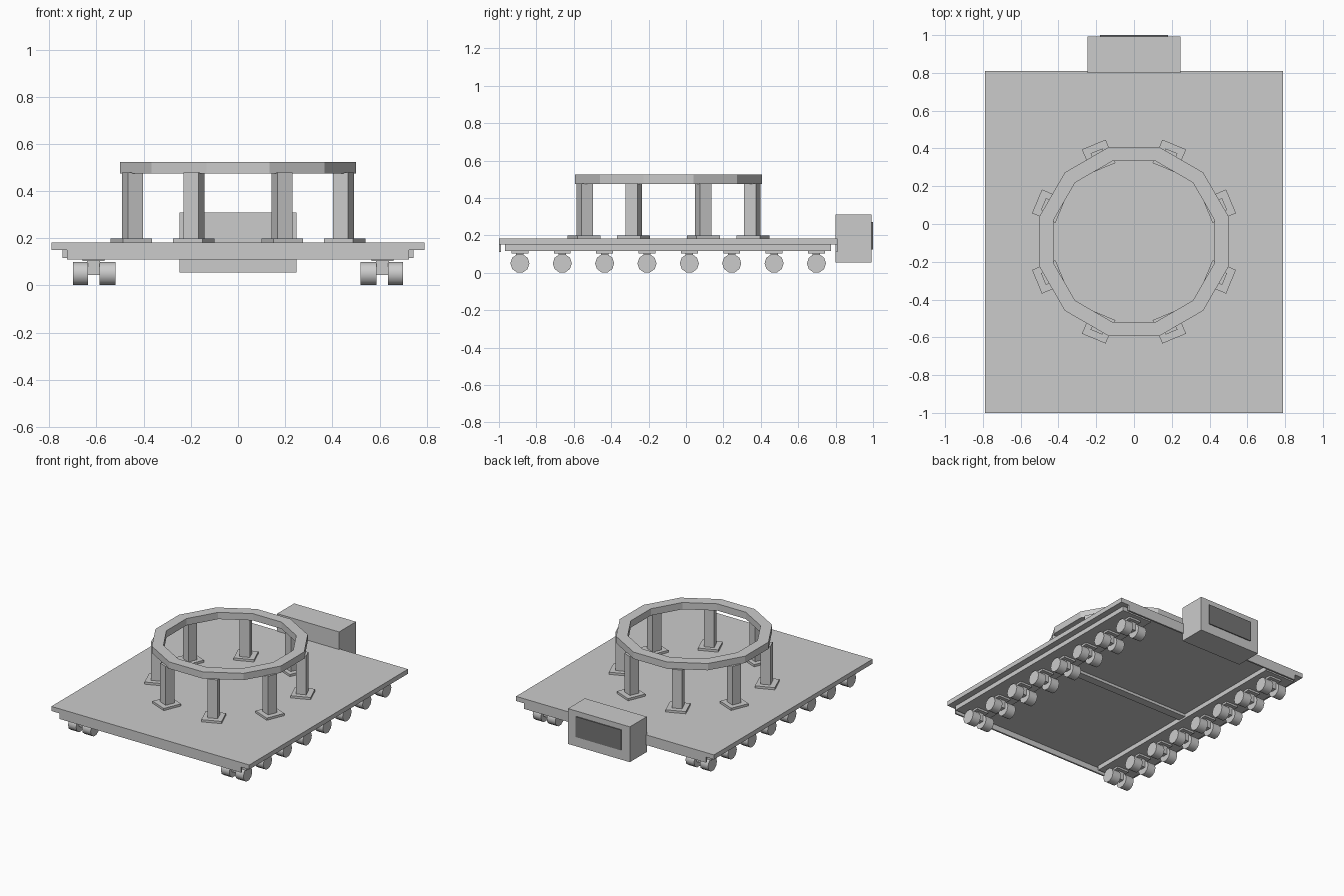
import bpy, bmesh
from math import pi, cos, sin
from mathutils import Matrix, Vector

if "Cube" in bpy.data.objects:
    bpy.data.objects.remove(bpy.data.objects["Cube"])


def finish(bm, name):
    bmesh.ops.recalc_face_normals(bm, faces=bm.faces)
    me = bpy.data.meshes.new(name)
    bm.to_mesh(me)
    bm.free()
    ob = bpy.data.objects.new(name, me)
    bpy.context.collection.objects.link(ob)
    return ob


def box(name, x0, x1, y0, y1, z0, z1, turn=None):
    bm = bmesh.new()
    bmesh.ops.create_cube(bm, size=1)
    bmesh.ops.scale(bm, vec=(x1 - x0, y1 - y0, z1 - z0), verts=bm.verts)
    bmesh.ops.translate(bm, vec=((x0 + x1) / 2, (y0 + y1) / 2, (z0 + z1) / 2), verts=bm.verts)
    if turn:
        bmesh.ops.transform(bm, matrix=turn, verts=bm.verts)
    return finish(bm, name)


def cylinder_x(name, x0, x1, y, z, r, sides):
    bm = bmesh.new()
    bmesh.ops.create_cone(bm, cap_ends=True, segments=sides, radius1=r, radius2=r, depth=x1 - x0,
                          matrix=Matrix.Translation(((x0 + x1) / 2, y, z)) @ Matrix.Rotation(pi / 2, 4, 'Y'))
    ob = finish(bm, name)
    # round tread, flat sides
    for p in ob.data.polygons:
        p.use_smooth = len(p.vertices) == 4
    for e in ob.data.edges:
        a, b = (ob.data.vertices[i].co.x for i in e.vertices)
        e.use_edge_sharp = abs(a - b) < 1e-4
    return ob


# Deck, end plates and middle cross beam
box("deck", -0.79, 0.79, -1.0, 0.81, 0.15, 0.183)
box("front_end_plate", -0.725, 0.725, -1.0, -0.988, 0.11, 0.155)
box("rear_end_plate", -0.725, 0.725, 0.798, 0.81, 0.11, 0.155)
box("cross_beam", -0.50, 0.50, -0.125, -0.065, 0.13, 0.155)

# Side rails and eight twin-wheel bogies per side
for s, side in ((-1, "left"), (1, "right")):
    def span(a, b):
        return sorted((s * a, s * b))
    box(side + "_rail", *span(0.50, 0.745), -0.968, 0.775, 0.117, 0.155)
    for i in range(8):
        y = -0.888 + i * 0.2265
        box(side + "_bogie_mount", *span(0.565, 0.66), y - 0.045, y + 0.045, 0.103, 0.12)
        box(side + "_bogie_arm", *span(0.585, 0.64), y - 0.02, y + 0.02, 0.045, 0.105)
        cylinder_x(side + "_inner_wheel", *span(0.52, 0.588), y, 0.05, 0.051, 10)
        cylinder_x(side + "_outer_wheel", *span(0.635, 0.70), y, 0.05, 0.051, 10)

# Eight posts on square foot pads
CY = -0.093
for k in range(8):
    turn = Matrix.Translation((0, CY, 0)) @ Matrix.Rotation(pi / 8 + k * pi / 4, 4, 'Z')
    box("foot_pad", 0.422, 0.556, -0.068, 0.068, 0.18, 0.199, turn)
    box("post", 0.451, 0.519, -0.034, 0.034, 0.195, 0.478, turn)

# Twelve-sided support ring
bm = bmesh.new()
loops = []
for r, z in ((0.5, 0.475), (0.5, 0.524), (0.426, 0.524), (0.426, 0.475)):
    rr = r / cos(pi / 12)
    loops.append([bm.verts.new((rr * cos(pi / 12 + k * pi / 6), CY + rr * sin(pi / 12 + k * pi / 6), z))
                  for k in range(12)])
for j in range(4):
    a, b = loops[j], loops[(j + 1) % 4]
    for k in range(12):
        n = (k + 1) % 12
        bm.faces.new((a[k], a[n], b[n], b[k]))
finish(bm, "support_ring")

# Power unit on the rear end with its grille panel
box("power_unit", -0.247, 0.247, 0.80, 0.993, 0.055, 0.31)
panel = box("grille_panel", -0.18, 0.18, 0.985, 1.0, 0.125, 0.272)
mat = bpy.data.materials.new("dark_grey")
mat.diffuse_color = (0.18, 0.18, 0.18, 1)
mat.use_nodes = True
mat.node_tree.nodes["Principled BSDF"].inputs["Base Color"].default_value = mat.diffuse_color
panel.data.materials.append(mat)
